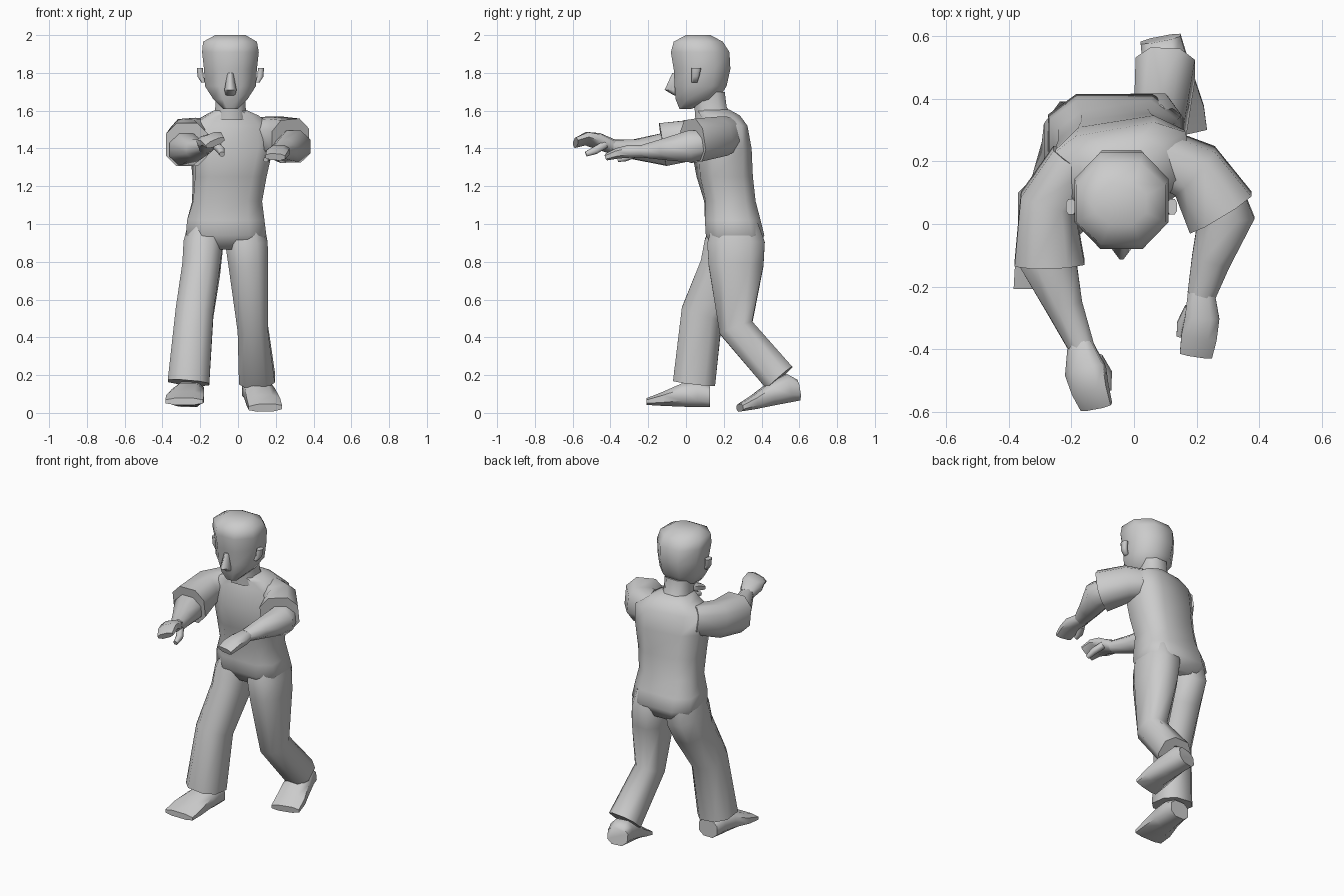
import bpy, bmesh, math
from mathutils import Vector


def loft(name, rings, axis=None, side=(1, 0, 0), yaws=None, angle=60, c=0.5):
    """Skin chamfered-square rings (x, y, z, half_width, half_depth) along a path."""
    outline = [(1, -c), (1, c), (c, 1), (-c, 1), (-1, c), (-1, -c), (-c, -1), (c, -1)]
    pts = [Vector(r[:3]) for r in rings]
    bm = bmesh.new()
    loops = []
    for i, r in enumerate(rings):
        if axis:
            t = Vector(axis).normalized()
        else:
            a = (pts[i] - pts[i - 1]).normalized() if i else Vector()
            b = (pts[i + 1] - pts[i]).normalized() if i < len(pts) - 1 else Vector()
            t = (a + b).normalized()
        s = Vector(side)
        if yaws:
            y = math.radians(yaws[i])
            s = Vector((math.cos(y), math.sin(y), 0))
        s = (s - t * s.dot(t)).normalized()
        u = t.cross(s)
        loops.append([bm.verts.new(pts[i] + s * r[3] * p + u * r[4] * q) for p, q in outline])
    for a, b in zip(loops, loops[1:]):
        for j in range(8):
            n = (j + 1) % 8
            bm.faces.new((a[j], a[n], b[n], b[j]))
    bm.faces.new(loops[0][::-1])
    bm.faces.new(loops[-1])
    bmesh.ops.recalc_face_normals(bm, faces=bm.faces)
    me = bpy.data.meshes.new(name)
    bm.to_mesh(me)
    bm.free()
    ob = bpy.data.objects.new(name, me)
    bpy.context.collection.objects.link(ob)
    bpy.ops.object.select_all(action='DESELECT')
    ob.select_set(True)
    bpy.context.view_layer.objects.active = ob
    bpy.ops.object.shade_smooth_by_angle(angle=math.radians(angle))
    return ob


def stack(rows):
    """Turn (x0, x1, y0, y1, z) extents into ring tuples."""
    return [((a + b) / 2, (c + d) / 2, z, (b - a) / 2, (d - c) / 2) for a, b, c, d, z in rows]


UP = (0, 0, 1)

# Head, nose, ears and neck
loft("head", stack([
    (-0.08, 0.0, -0.035, 0.03, 1.61), (-0.13, 0.05, -0.055, 0.17, 1.66),
    (-0.175, 0.095, -0.06, 0.215, 1.73), (-0.18, 0.10, -0.065, 0.235, 1.82),
    (-0.19, 0.11, -0.08, 0.23, 1.91), (-0.185, 0.10, -0.065, 0.195, 1.965),
    (-0.12, 0.04, 0.0, 0.13, 2.0)]), axis=UP, c=0.45)
loft("nose", [(-0.04, -0.05, 1.68, 0.025, 0.012), (-0.04, -0.07, 1.71, 0.032, 0.043),
              (-0.04, -0.06, 1.80, 0.015, 0.012)], axis=UP, c=0.2)
for label, s in (("left", -1), ("right", 1)):
    x = -0.04 + s * 0.15
    loft(label + "_ear", [(x - s * 0.01, 0.045, 1.75, 0.015, 0.015), (x + s * 0.008, 0.05, 1.78, 0.016, 0.02),
                          (x + s * 0.012, 0.055, 1.825, 0.016, 0.025)], axis=UP)
loft("neck", [(-0.04, 0.155, 1.55, 0.09, 0.105), (-0.04, 0.13, 1.62, 0.08, 0.085),
              (-0.04, 0.12, 1.70, 0.08, 0.085)], axis=UP)

# Torso, twisted towards the rear at one shoulder
loft("torso", stack([
    (-0.22, 0.09, 0.15, 0.38, 0.865), (-0.275, 0.15, 0.105, 0.415, 0.94),
    (-0.27, 0.14, 0.10, 0.395, 1.02), (-0.24, 0.125, 0.10, 0.365, 1.12),
    (-0.235, 0.145, 0.065, 0.345, 1.25), (-0.245, 0.175, 0.045, 0.33, 1.40),
    (-0.26, 0.18, 0.075, 0.305, 1.52), (-0.17, 0.10, 0.065, 0.275, 1.575),
    (-0.12, 0.04, 0.06, 0.23, 1.605)]),
    axis=UP, yaws=(0, 0, 0, 2, 5, 9, 10, 8, 0), c=0.58)

# Arms: flared sleeve, forearm, mitten hand and thumb
ARMS = {
    "right": dict(
        sleeve=[(0.06, 0.23, 1.475, 0.08, 0.085), (0.195, 0.17, 1.46, 0.095, 0.105),
                (0.277, 0.037, 1.44, 0.115, 0.115)],
        forearm=[(0.27, 0.09, 1.42, 0.08, 0.075), (0.295, 0.02, 1.41, 0.09, 0.085),
                 (0.245, -0.12, 1.395, 0.062, 0.055), (0.215, -0.23, 1.385, 0.045, 0.033)],
        hand=[(0.215, -0.22, 1.385, 0.043, 0.032), (0.218, -0.30, 1.385, 0.055, 0.034),
              (0.208, -0.36, 1.375, 0.057, 0.028), (0.198, -0.42, 1.355, 0.052, 0.018)],
        thumb=[(0.18, -0.27, 1.37, 0.018, 0.018), (0.155, -0.32, 1.35, 0.018, 0.018),
               (0.148, -0.36, 1.34, 0.012, 0.012)],
        side=(1, 0, 0)),
    "left": dict(
        sleeve=[(-0.19, 0.20, 1.475, 0.08, 0.085), (-0.275, 0.07, 1.45, 0.09, 0.105),
                (-0.27, -0.125, 1.42, 0.112, 0.115)],
        forearm=[(-0.275, -0.06, 1.41, 0.08, 0.075), (-0.275, -0.12, 1.395, 0.09, 0.085),
                 (-0.22, -0.27, 1.395, 0.058, 0.053), (-0.165, -0.40, 1.41, 0.04, 0.035)],
        hand=[(-0.17, -0.39, 1.41, 0.04, 0.035), (-0.155, -0.47, 1.44, 0.065, 0.035),
              (-0.14, -0.53, 1.452, 0.06, 0.027), (-0.12, -0.585, 1.43, 0.053, 0.018)],
        thumb=[(-0.12, -0.43, 1.42, 0.02, 0.02), (-0.09, -0.48, 1.39, 0.02, 0.02),
               (-0.085, -0.53, 1.37, 0.013, 0.013)],
        side=(1, 0, 0.35)),
}
for label, arm in ARMS.items():
    loft(label + "_sleeve", arm["sleeve"])
    loft(label + "_forearm", arm["forearm"], c=0.42)
    loft(label + "_hand", arm["hand"], side=arm["side"])
    loft(label + "_thumb", arm["thumb"])

# Trouser legs, one forward and one trailing with a bent knee
loft("left_trouser_leg", [(-0.165, 0.26, 1.0, 0.095, 0.12), (-0.185, 0.245, 0.88, 0.104, 0.15),
                          (-0.195, 0.20, 0.76, 0.10, 0.13),
                          (-0.23, 0.085, 0.53, 0.10, 0.11), (-0.262, 0.043, 0.16, 0.11, 0.112)])
loft("right_trouser_leg", [(0.045, 0.26, 1.0, 0.09, 0.12), (0.045, 0.265, 0.90, 0.112, 0.152),
                           (0.055, 0.265, 0.78, 0.105, 0.145),
                           (0.078, 0.265, 0.45, 0.08, 0.092), (0.10, 0.495, 0.185, 0.095, 0.09)])

# Shoes
loft("left_shoe", [(-0.25, 0.128, 0.085, 0.065, 0.055), (-0.255, 0.06, 0.10, 0.075, 0.07),
                   (-0.265, -0.02, 0.095, 0.085, 0.062), (-0.28, -0.12, 0.075, 0.10, 0.038),
                   (-0.285, -0.208, 0.06, 0.10, 0.018)], axis=(0, -1, 0))
loft("right_shoe", [(0.085, 0.592, 0.12, 0.065, 0.055), (0.095, 0.54, 0.13, 0.07, 0.075),
                    (0.115, 0.45, 0.10, 0.08, 0.062), (0.135, 0.36, 0.057, 0.09, 0.038),
                    (0.145, 0.285, 0.027, 0.09, 0.02)], axis=(0.2, -1, -0.15))
